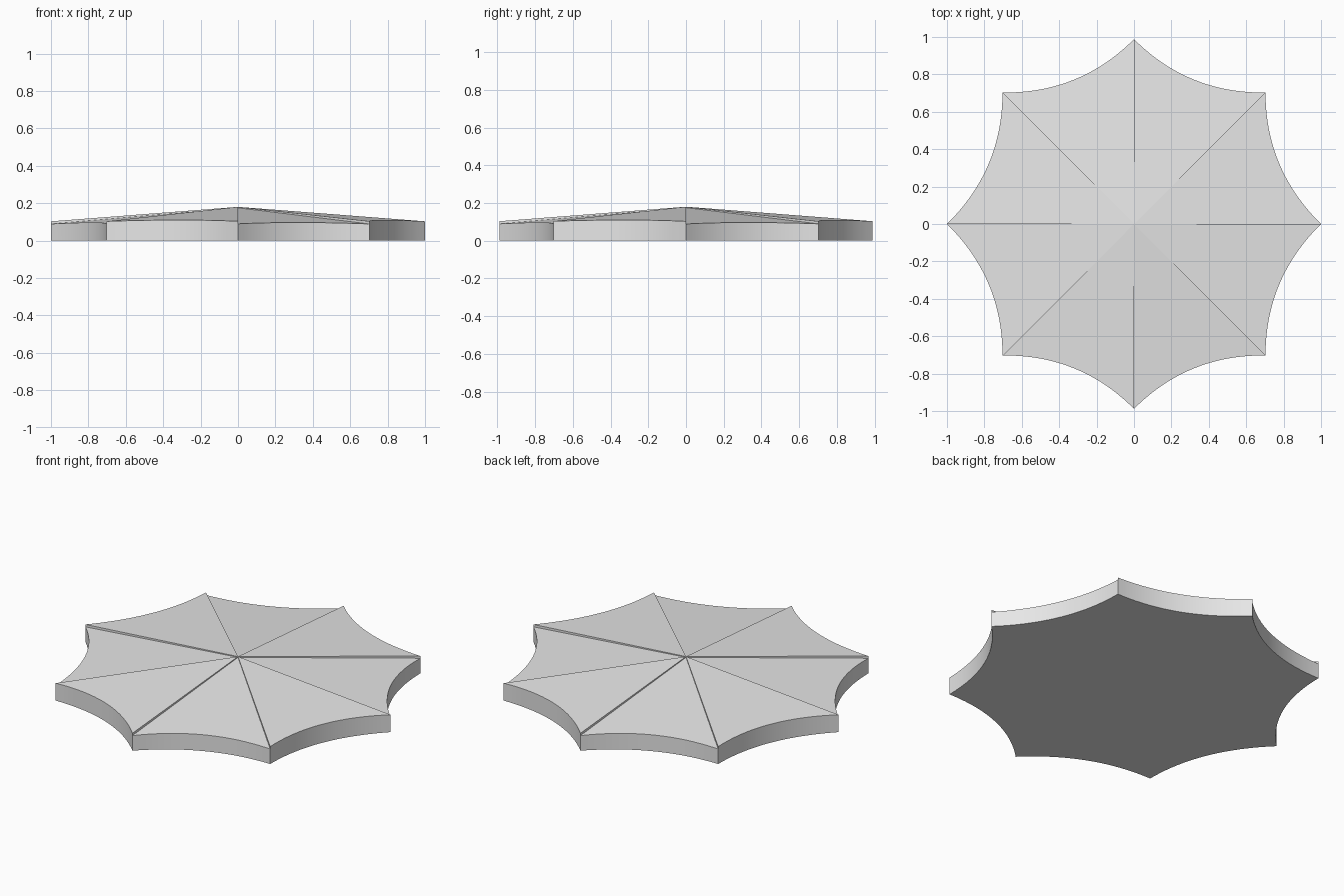
import bpy, bmesh, math
from mathutils import Vector

cube = bpy.data.objects.get("Cube")
if cube:
    bpy.data.objects.remove(cube, do_unlink=True)

SECTORS = 8
STEPS = 20      # segments along each scalloped rim
SAG = 0.08      # how far the rim bows towards the centre

grey = bpy.data.materials.new("light grey")
grey.use_nodes = True
grey.diffuse_color = (0.8, 0.8, 0.8, 1)
grey.node_tree.nodes["Principled BSDF"].inputs["Base Color"].default_value = (0.8, 0.8, 0.8, 1)


def tip(index):
    """Pointed corner of the plan outline."""
    a = math.tau * index / SECTORS
    r = 0.994 + 0.006 * math.cos(2 * a)
    return Vector((r * math.cos(a), r * math.sin(a), 0))


def wedge(name, index, apex_z, tip_z):
    """Solid sector with a flat sloping top and a concave outer rim."""
    a, b = tip(index), tip(index + 1)
    inward = -(a + b).normalized()
    reach = -(a + b).dot(inward) / 2
    plan = [Vector((0, 0, 0))]
    for i in range(STEPS + 1):
        t = i / STEPS
        plan.append(a.lerp(b, t) + inward * (4 * SAG * t * (1 - t)))

    bm = bmesh.new()
    bottom = [bm.verts.new(p) for p in plan]
    top = []
    for p in plan:
        z = apex_z + (tip_z - apex_z) * -p.dot(inward) / reach
        top.append(bm.verts.new((p.x, p.y, z)))
    bm.faces.new(top)
    bm.faces.new(bottom[::-1])
    for i in range(len(plan)):
        j = (i + 1) % len(plan)
        bm.faces.new((bottom[i], bottom[j], top[j], top[i]))
    bmesh.ops.recalc_face_normals(bm, faces=bm.faces)

    mesh = bpy.data.meshes.new(name)
    bm.to_mesh(mesh)
    bm.free()
    mesh.materials.append(grey)
    obj = bpy.data.objects.new(name, mesh)
    bpy.context.collection.objects.link(obj)
    return obj


# Alternating low and raised canopy panels
panels = []
for k in range(SECTORS):
    if k % 2 == 0:
        panels.append(wedge(f"low_panel_{k // 2 + 1}", k, 0.175, 0.089))
    else:
        panels.append(wedge(f"raised_panel_{k // 2 + 1}", k, 0.18, 0.103))

# Smooth curved rims, sharp panel edges
bpy.ops.object.select_all(action='DESELECT')
for obj in panels:
    obj.select_set(True)
bpy.context.view_layer.objects.active = panels[0]
bpy.ops.object.shade_smooth_by_angle(angle=math.radians(30))
